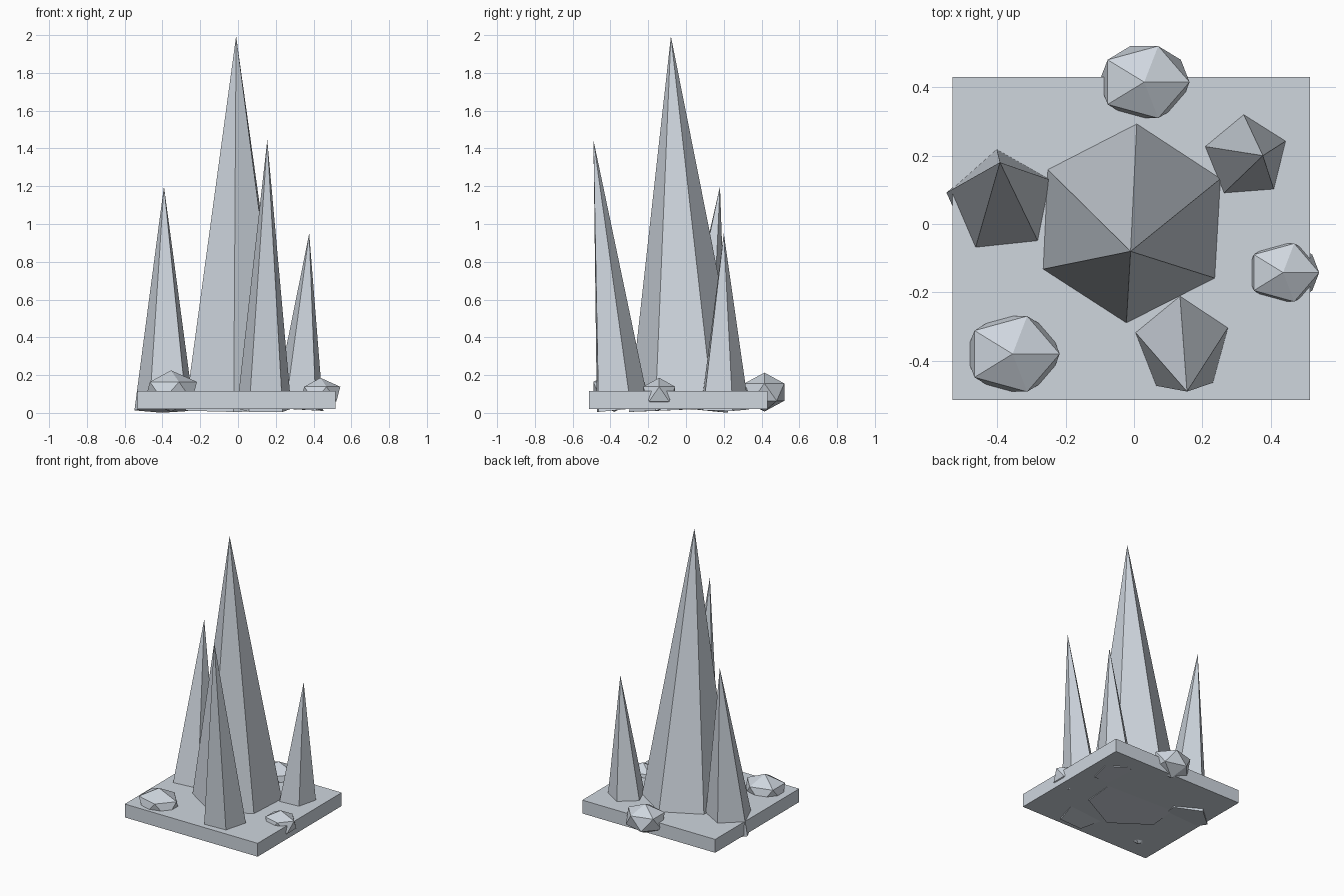
import bpy
import bmesh
from math import radians
from mathutils import Matrix, Vector

cube = bpy.data.objects.get("Cube")
if cube:
    bpy.data.objects.remove(cube, do_unlink=True)

# Single pale stone colour
stone = bpy.data.materials.new("pale_stone")
stone.use_nodes = True
colour = (0.62, 0.67, 0.73, 1.0)
stone.diffuse_color = colour
stone.node_tree.nodes["Principled BSDF"].inputs["Base Color"].default_value = colour


def finish(name, bm):
    mesh = bpy.data.meshes.new(name)
    bm.to_mesh(mesh)
    bm.free()
    mesh.materials.append(stone)
    obj = bpy.data.objects.new(name, mesh)
    bpy.context.collection.objects.link(obj)


def spike(name, sides, radius, phase, foot, tip):
    """Pyramid whose axis leans from the foot centre to the tip."""
    foot, tip = Vector(foot), Vector(tip)
    axis = tip - foot
    lean = Vector((0, 0, 1)).rotation_difference(axis).to_matrix().to_4x4()
    place = Matrix.Translation((foot + tip) / 2) @ lean @ Matrix.Rotation(radians(phase), 4, "Z")
    bm = bmesh.new()
    ring = bmesh.ops.create_circle(bm, cap_ends=True, segments=sides, radius=radius)["verts"]
    # Start the first corner on +x
    first = ring[0].co
    turn = Matrix.Rotation(-Vector((1, 0)).angle_signed(first.xy) * -1, 4, "Z")
    bmesh.ops.transform(bm, matrix=turn, verts=ring)
    for v in ring:
        v.co.z = -axis.length / 2
    apex = bm.verts.new((0, 0, axis.length / 2))
    for edge in list(bm.edges):
        bm.faces.new((edge.verts[0], edge.verts[1], apex))
    bmesh.ops.transform(bm, matrix=place, verts=bm.verts)
    bmesh.ops.recalc_face_normals(bm, faces=bm.faces)
    finish(name, bm)


def rock(name, centre, radii):
    """Squashed twenty-sided pebble."""
    bm = bmesh.new()
    bmesh.ops.create_icosphere(bm, subdivisions=1, radius=1.0)
    place = Matrix.Translation(centre) @ Matrix.Diagonal((*radii, 1))
    bmesh.ops.transform(bm, matrix=place, verts=bm.verts)
    finish(name, bm)


# Square base slab
bm = bmesh.new()
bmesh.ops.create_cube(bm, size=1.0)
place = Matrix.Translation((-0.008, -0.042, 0.068)) @ Matrix.Diagonal((1.046, 0.945, 0.095, 1))
bmesh.ops.transform(bm, matrix=place, verts=bm.verts)
finish("base_slab", bm)

# Leaning spikes
spike("main_spike", 6, 0.306, 27, (-0.007, 0.004, 0.018), (-0.01, -0.08, 1.995))
spike("right_spike", 5, 0.167, 24, (-0.385, 0.057, 0.018), (-0.392, 0.18, 1.2))
spike("front_spike", 5, 0.152, 21, (0.141, -0.345, 0.018), (0.155, -0.49, 1.445))
spike("left_back_spike", 5, 0.138, 22, (0.324, 0.196, 0.018), (0.377, 0.2, 0.95))

# Loose rocks
rock("front_rock", (-0.355, -0.38, 0.115), (0.154, 0.13, 0.11))
rock("left_rock", (0.436, -0.142, 0.1), (0.118, 0.1, 0.086))
rock("back_rock", (0.03, 0.415, 0.11), (0.148, 0.124, 0.103))
